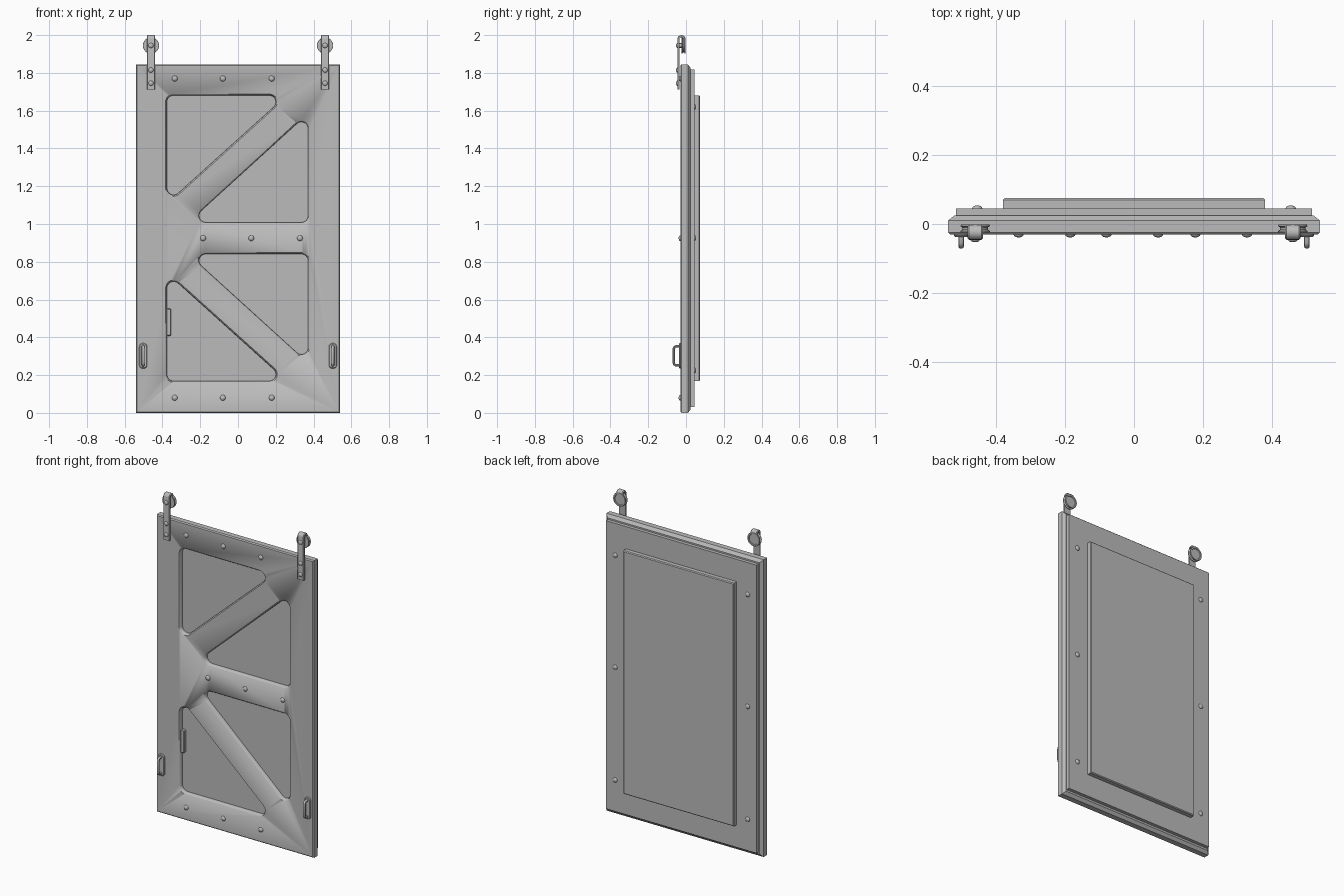
import bpy, bmesh, math
from mathutils import Vector, Matrix

if "Cube" in bpy.data.objects:
    bpy.data.objects.remove(bpy.data.objects["Cube"])

GREY = (0.5, 0.5, 0.5, 1)
metal = bpy.data.materials.new("grey metal")
metal.use_nodes = True
metal.diffuse_color = GREY
metal.node_tree.nodes["Principled BSDF"].inputs["Base Color"].default_value = GREY


def finish(name, bm, angle=35):
    bmesh.ops.recalc_face_normals(bm, faces=bm.faces)
    mesh = bpy.data.meshes.new(name)
    bm.to_mesh(mesh)
    bm.free()
    mesh.materials.append(metal)
    obj = bpy.data.objects.new(name, mesh)
    bpy.context.collection.objects.link(obj)
    bpy.ops.object.select_all(action='DESELECT')
    obj.select_set(True)
    bpy.context.view_layer.objects.active = obj
    bpy.ops.object.shade_smooth_by_angle(angle=math.radians(angle))
    return obj


def loft(name, rings, close=False):
    """Skin a list of equal-length point rings, capping or joining the ends."""
    bm = bmesh.new()
    rows = [[bm.verts.new(p) for p in ring] for ring in rings]
    pairs = list(zip(rows, rows[1:])) + ([(rows[-1], rows[0])] if close else [])
    for a, b in pairs:
        for i in range(len(a)):
            j = (i + 1) % len(a)
            bm.faces.new((a[i], a[j], b[j], b[i]))
    if not close:
        bm.faces.new(rows[0])
        bm.faces.new(rows[-1])
    return finish(name, bm)


def lathe(name, centre, profile, steps=24):
    """Turn (radius, depth) points around an axis along y."""
    turn = [2 * math.pi * i / steps for i in range(steps)]
    return loft(name, [[Vector(centre) + Vector((r * math.cos(t), y, r * math.sin(t)))
                        for t in turn] for r, y in profile])


def rectangle(w, z0, z1, y):
    return [(-w, y, z0), (w, y, z0), (w, y, z1), (-w, y, z1)]


def rounded(corners, radius, inset, y, steps=6):
    """Outline in the xz plane with rounded corners, shrunk by inset."""
    ring = []
    for i, p in enumerate(corners):
        p = Vector(p)
        a = (Vector(corners[i - 1]) - p).normalized()
        b = (Vector(corners[(i + 1) % len(corners)]) - p).normalized()
        half = a.angle(b) / 2
        centre = p + (a + b).normalized() * radius / math.sin(half)
        u = (p + a * radius / math.tan(half) - centre).normalized()
        v = (p + b * radius / math.tan(half) - centre).normalized()
        for k in range(steps + 1):
            q = centre + u.slerp(v, k / steps) * (radius - inset)
            ring.append((q.x, y, q.y))
    return ring


def slot(x, z, w, h):
    return [(x - w, z - h), (x + w, z - h), (x + w, z + h), (x - w, z + h)]


def rivet(name, x, y, z, side, r=0.015, h=0.009):
    arc = [math.radians(a) for a in (0, 25, 50, 72, 86)]
    lathe(name, (x, y, z), [(r, -0.002 * side)] +
          [(r * math.cos(t), side * h * math.sin(t)) for t in arc], 16)


# Door slab with chamfered rims
FRONT, FLOOR, MIDDLE = -0.03, -0.006, 0.925
door = loft("door_slab", [rectangle(0.534, 0.006, 1.839, FRONT),
                          rectangle(0.54, 0, 1.845, FRONT + 0.006),
                          rectangle(0.54, 0, 1.845, 0.01),
                          rectangle(0.522, 0.018, 1.827, 0.024)])

# Triangular recesses, the lower pair mirrored from the upper pair
upper = [[(-0.385, 1.69), (0.28, 1.69), (-0.385, 1.09)],
         [(0.38, 1.0), (-0.285, 1.0), (0.38, 1.605)]]
lower = [[(x, 2 * MIDDLE - z) for x, z in t] for t in upper]
for tri in upper + lower:
    cutter = loft("recess_cutter", [rounded(tri, 0.044, -0.001, FRONT - 0.003),
                                    rounded(tri, 0.044, 0.008, FRONT + 0.009),
                                    rounded(tri, 0.044, 0.009, FLOOR)])
    cutter.hide_render = True
    cut = door.modifiers.new("recess", 'BOOLEAN')
    cut.operation, cut.solver, cut.object = 'DIFFERENCE', 'EXACT', cutter
    bpy.context.view_layer.objects.active = door
    bpy.ops.object.modifier_apply(modifier=cut.name)
    bpy.data.objects.remove(cutter)

# Stepped back layers
loft("back_plate", [rectangle(0.517, 0.03, 1.818, 0.02), rectangle(0.517, 0.03, 1.818, 0.045)])
loft("back_panel", [rectangle(0.38, 0.17, 1.68, 0.04), rectangle(0.38, 0.17, 1.68, 0.07),
                    rectangle(0.375, 0.175, 1.675, 0.075)])

# Rivets on both faces
for z, shift in ((1.77, 0), (0.08, 0), (MIDDLE, 0.15)):
    for x in (-0.335, -0.08, 0.178):
        rivet("front_rivet", x + shift, FRONT, z, -1)
for x in (-0.455, 0.455):
    for z in (0.225, MIDDLE, 1.62):
        rivet("back_rivet", x, 0.045, z, 1)

# Small latch bar in the lower recess
bar = slot(-0.367, 0.48, 0.013, 0.072)
loft("latch_bar", [rounded(bar, 0.008, 0, FLOOR + 0.002), rounded(bar, 0.008, 0, -0.02),
                   rounded(bar, 0.008, 0.004, -0.024)])

for side, label in ((1, "left"), (-1, "right")):
    # Pull handle on a rounded plate
    hx, hz = side * 0.502, 0.302
    plate = slot(hx, hz, 0.021, 0.067)
    loft(label + "_handle_plate", [rounded(plate, 0.018, 0, FRONT + 0.002),
                                   rounded(plate, 0.018, 0, FRONT - 0.004),
                                   rounded(plate, 0.018, 0.004, FRONT - 0.008)])
    path = [(-0.03, -0.05), (-0.055, -0.05), (-0.062, -0.045), (-0.065, -0.036)]
    path += [(y, -z) for y, z in reversed(path)]
    rings = []
    for i, (y, z) in enumerate(path):
        before, after = path[max(i - 1, 0)], path[min(i + 1, len(path) - 1)]
        normal = Vector((0, before[1] - after[1], after[0] - before[0])).normalized()
        ring = [2 * math.pi * k / 10 for k in range(10)]
        rings.append([Vector((hx, y, hz + z)) + Vector((0.008 * math.cos(t), 0, 0))
                      + normal * 0.007 * math.sin(t) for t in ring])
    loft(label + "_handle_grip", rings)

    # Hanger strap hooking over its roller
    sx, t, bend = side * 0.461, 0.006, 0.016
    spine = [((-0.04, 1.713), math.pi)]
    for k in range(9):
        a = math.pi - math.pi * k / 8
        spine.append(((-0.024 + bend * math.cos(a), 1.978 + bend * math.sin(a)), a))
    rings = []
    for (y, z), a in spine:
        out = Vector((0, math.cos(a), math.sin(a))) * t
        p = Vector((sx, y, z))
        wide, slim = Vector((0.022, 0, 0)), Vector((0.018, 0, 0))
        rings.append([p - wide - out, p + wide - out, p + wide + out * 0.4, p + slim + out,
                      p - slim + out, p - wide + out * 0.4])
    loft(label + "_hanger_strap", rings)
    for z in (1.745, 1.815, 1.945):
        rivet(label + "_hanger_rivet", sx, -0.045, z, -1, 0.014, 0.008)

    # Grooved roller and axle
    hub = (sx, 0, 1.945)
    lathe(label + "_roller", hub, [(0.03, -0.025), (0.042, -0.025), (0.043, -0.021),
                                   (0.037, -0.016), (0.037, -0.01), (0.043, -0.006),
                                   (0.041, -0.002), (0.033, -0.002), (0.031, -0.007)])
    lathe(label + "_axle", hub, [(0.012, -0.04), (0.012, -0.02)], 16)
